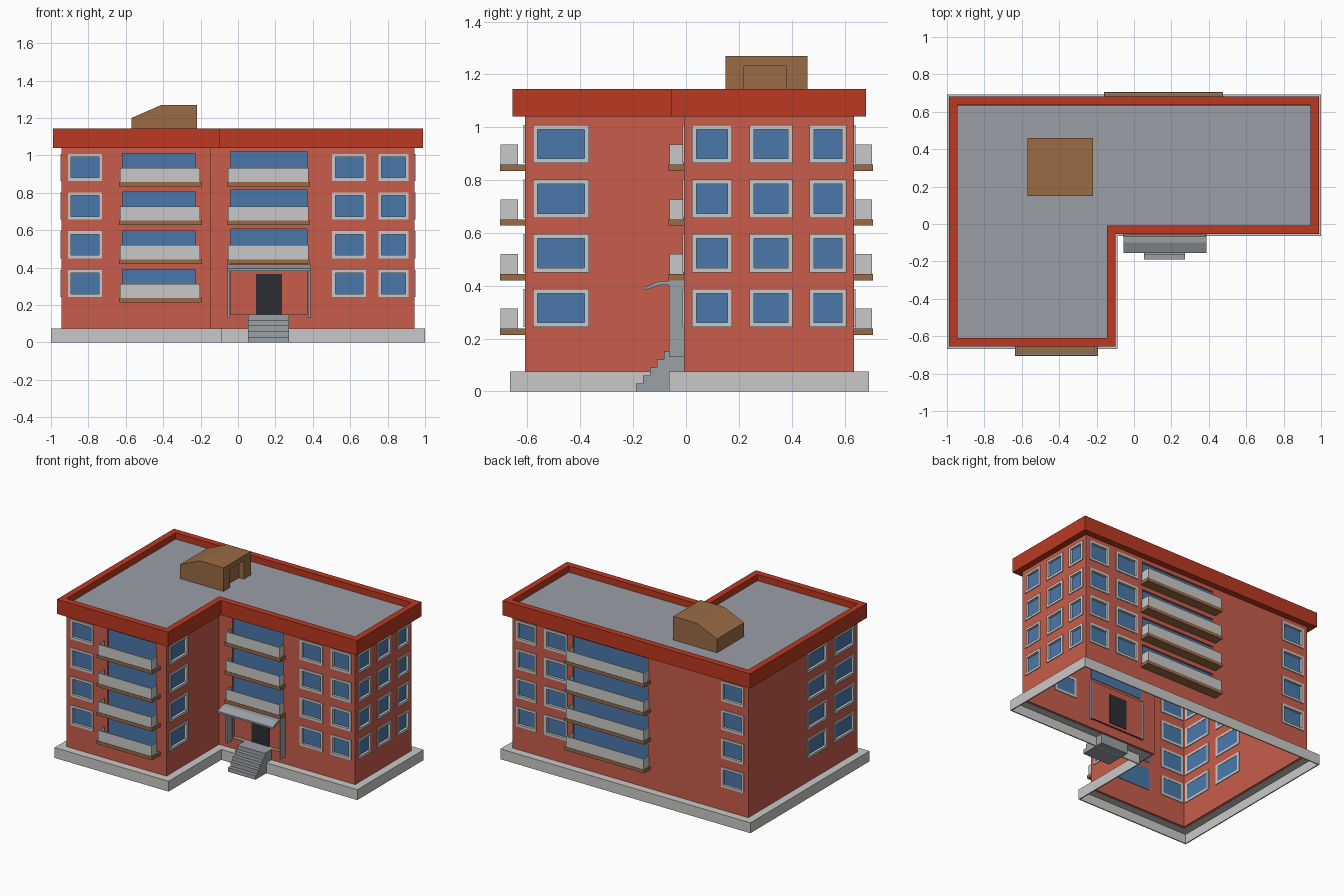
import bpy, bmesh
from mathutils import Matrix, Vector

if "Cube" in bpy.data.objects:
    bpy.data.objects.remove(bpy.data.objects["Cube"])


def mat(name, r, g, b):
    lin = [((c / 255 + 0.055) / 1.055) ** 2.4 for c in (r, g, b)]
    m = bpy.data.materials.new(name)
    m.diffuse_color = (*lin, 1)
    m.use_nodes = True
    m.node_tree.nodes["Principled BSDF"].inputs["Base Color"].default_value = m.diffuse_color
    return m


WALL = mat("brick_red", 200, 93, 76)
TRIM = mat("parapet_red", 187, 57, 33)
STONE = mat("light_grey", 201, 201, 200)
GLASS = mat("window_blue", 74, 120, 171)
ROOF = mat("roof_grey", 155, 159, 167)
STEP = mat("porch_grey", 155, 161, 167)
BROWN = mat("brown", 154, 107, 69)
DARK = mat("door_dark", 45, 47, 54)


def make(name, bm, m):
    bmesh.ops.recalc_face_normals(bm, faces=bm.faces[:])
    me = bpy.data.meshes.new(name)
    bm.to_mesh(me)
    bm.free()
    ob = bpy.data.objects.new(name, me)
    bpy.context.collection.objects.link(ob)
    if m:
        me.materials.append(m)
    return ob


def box(bm, x0, x1, y0, y1, z0, z1):
    c = Vector((x0 + x1, y0 + y1, z0 + z1)) / 2
    s = (abs(x1 - x0), abs(y1 - y0), abs(z1 - z0), 1)
    bmesh.ops.create_cube(bm, size=1, matrix=Matrix.Translation(c) @ Matrix.Diagonal(s))


def outline(d):
    # L-shaped footprint of the walls, pushed outward by d
    return [(-.943 - d, -.61 - d), (-.145 + d, -.61 - d), (-.145 + d, -.008 - d),
            (.943 + d, -.008 - d), (.943 + d, .635 + d), (-.943 - d, .635 + d)]


def ring(name, d_in, d_out, z0, z1, m):
    bm = bmesh.new()
    loops = [[bm.verts.new((x, y, z)) for x, y in outline(d)]
             for d, z in ((d_out, z0), (d_out, z1), (d_in, z1), (d_in, z0))]
    for k in range(4):
        a, b = loops[k], loops[(k + 1) % 4]
        for i in range(6):
            j = (i + 1) % 6
            bm.faces.new((a[i], a[j], b[j], b[i]))
    return make(name, bm, m)


def extrude(name, pts, axis, lo, hi, m):
    # closed profile extruded along an axis
    bm = bmesh.new()
    place = {"x": lambda p: (lo, p[0], p[1]), "y": lambda p: (p[0], lo, p[1]),
             "z": lambda p: (p[0], p[1], lo)}[axis]
    f = bm.faces.new([bm.verts.new(place(p)) for p in pts])
    r = bmesh.ops.extrude_face_region(bm, geom=[f])
    move = Vector([(hi - lo) if a == axis else 0 for a in "xyz"])
    bmesh.ops.translate(bm, vec=move, verts=[v for v in r["geom"] if isinstance(v, bmesh.types.BMVert)])
    return make(name, bm, m)


# Walls, base skirt, parapet and roof deck
walls = ring("walls", -.02, 0, .07, 1.08, WALL)
ring("base_top", -.005, .057, .067, .075, STONE)
ring("base_skirt", .049, .057, 0, .07, STONE)
ring("parapet", 0, .046, 1.04, 1.145, TRIM)
extrude("roof_deck", outline(-.0005), "z", 1.078, 1.1, ROOF)

# Wall planes: (axis of the normal, position, outward sign)
WING, FRONT, BACK = ("y", -.61, -1), ("y", -.008, -1), ("y", .635, 1)
RIGHT, LEFT, NOTCH = ("x", .943, 1), ("x", -.943, -1), ("x", -.145, 1)
ROW = .207

cutter, frames, glass = bmesh.new(), bmesh.new(), bmesh.new()
slabs, rails = bmesh.new(), bmesh.new()


def wbox(bm, wall, u0, u1, d0, d1, z0, z1):
    # box placed on a wall: u along it, d outward from it
    axis, pos, s = wall
    a, b = pos + s * d0, pos + s * d1
    if axis == "y":
        box(bm, u0, u1, a, b, z0, z1)
    else:
        box(bm, a, b, u0, u1, z0, z1)


def window(wall, u0, u1, z0, z1):
    w, h = .017, .012
    wbox(cutter, wall, u0 + h, u1 - h, -.05, .05, z0 + h, z1 - h)
    wbox(glass, wall, u0 + .005, u1 - .005, -.023, -.012, z0 + .005, z1 - .005)
    for a, b, c, d in ((u0, u0 + w, z0, z1), (u1 - w, u1, z0, z1),
                       (u0 + w, u1 - w, z0, z0 + w), (u0 + w, u1 - w, z1 - w, z1)):
        wbox(frames, wall, a, b, -.025, .006, c, d)


def balcony(wall, u0, u1, z, depth, top, gap):
    # glass band, brown slab, three-sided thin rail
    g0, g1 = u0 + .02, u1 - .035 if wall is WING else u1 - .015
    wbox(cutter, wall, g0, g1, -.05, .05, z + .024, z + top)
    wbox(glass, wall, g0 - .005, g1 + .005, -.023, -.014, z + .02, z + top + .005)
    wbox(slabs, wall, u0, u1, -.005, depth, z, z + .024)
    r0, r1, zt, t = u0 + .007, u1 - .009, z + .1, .008
    wbox(rails, wall, r0, r1, depth - .003 - t, depth - .003, z + .024, zt)
    for a in (r0, r1 - t):
        wbox(rails, wall, a, a + t, gap, depth - .003 - t, z + .024, zt)


COLUMNS = [(WING, -.91, -.727), (FRONT, .503, .685), (FRONT, .75, .912),
           (BACK, .503, .685), (BACK, .75, .912), (BACK, -.91, -.727),
           (RIGHT, .023, .175), (RIGHT, .24, .403), (RIGHT, .468, .607),
           (NOTCH, -.58, -.368), (LEFT, -.575, -.34), (LEFT, -.265, -.03)]
for i in range(4):
    for wall, u0, u1 in COLUMNS:
        window(wall, u0, u1, .243 + ROW * i, .388 + ROW * i)
    z = .213 + ROW * i
    balcony(WING, -.637, -.193, z, .095, .177, .025)
    balcony(BACK, -.16, .475, z, .072, .177, .004)
    if i:
        balcony(FRONT, -.06, .385, z, .058, .187, .002)

# Entrance recess with door
wbox(cutter, FRONT, -.04, .37, -.05, .05, .15, .395)
back = bmesh.new()
wbox(back, FRONT, -.05, .38, -.04, -.03, .13, .41)
make("entrance_back_wall", back, WALL)
door = bmesh.new()
wbox(door, FRONT, .095, .235, -.044, -.024, .15, .365)
make("door", door, DARK)
porch = bmesh.new()
for u in (-.055, .375):
    wbox(porch, FRONT, u, u + .012, -.04, .057, .13, .42)
wbox(porch, FRONT, -.043, .375, -.04, -.001, .135, .15)
make("porch_sides", porch, STEP)

# Sloped awning over the door
extrude("awning", [(-.155, .383), (-.098, .403), (-.005, .403), (-.005, .418),
                   (-.1, .418), (-.155, .395)], "x", -.055, .387, STEP)

# Entrance steps
prof = [(-.003, 0), (-.19, 0)]
for k, y in enumerate((-.19, -.163, -.137, -.11, -.083)):
    prof += [(y, .03 * k), (y, .03 * (k + 1))] if k else [(y, .03)]
prof.append((-.003, .15))
extrude("entrance_steps", prof, "x", .053, .273, STEP)

# Rooftop stair house with a doorway recess on its right
extrude("roof_house", [(-.57, 1.09), (-.26, 1.09), (-.26, 1.27), (-.41, 1.27), (-.57, 1.2)],
        "y", .15, .46, BROWN)
extrude("roof_house_doorway", [(.15, 1.09), (.22, 1.09), (.22, 1.232), (.38, 1.232), (.38, 1.09),
                               (.46, 1.09), (.46, 1.27), (.15, 1.27)], "x", -.26, -.22, BROWN)

# Gather the repeated parts, then cut the wall openings
make("window_frames", frames, STONE)
make("window_glass", glass, GLASS)
make("balcony_slabs", slabs, BROWN)
make("balcony_rails", rails, STONE)
cut = make("opening_cutter", cutter, None)
cut.hide_render = True
mod = walls.modifiers.new("openings", "BOOLEAN")
mod.object, mod.operation, mod.solver = cut, "DIFFERENCE", "EXACT"
bpy.context.view_layer.objects.active = walls
bpy.ops.object.modifier_apply(modifier=mod.name)
bpy.data.objects.remove(cut)
